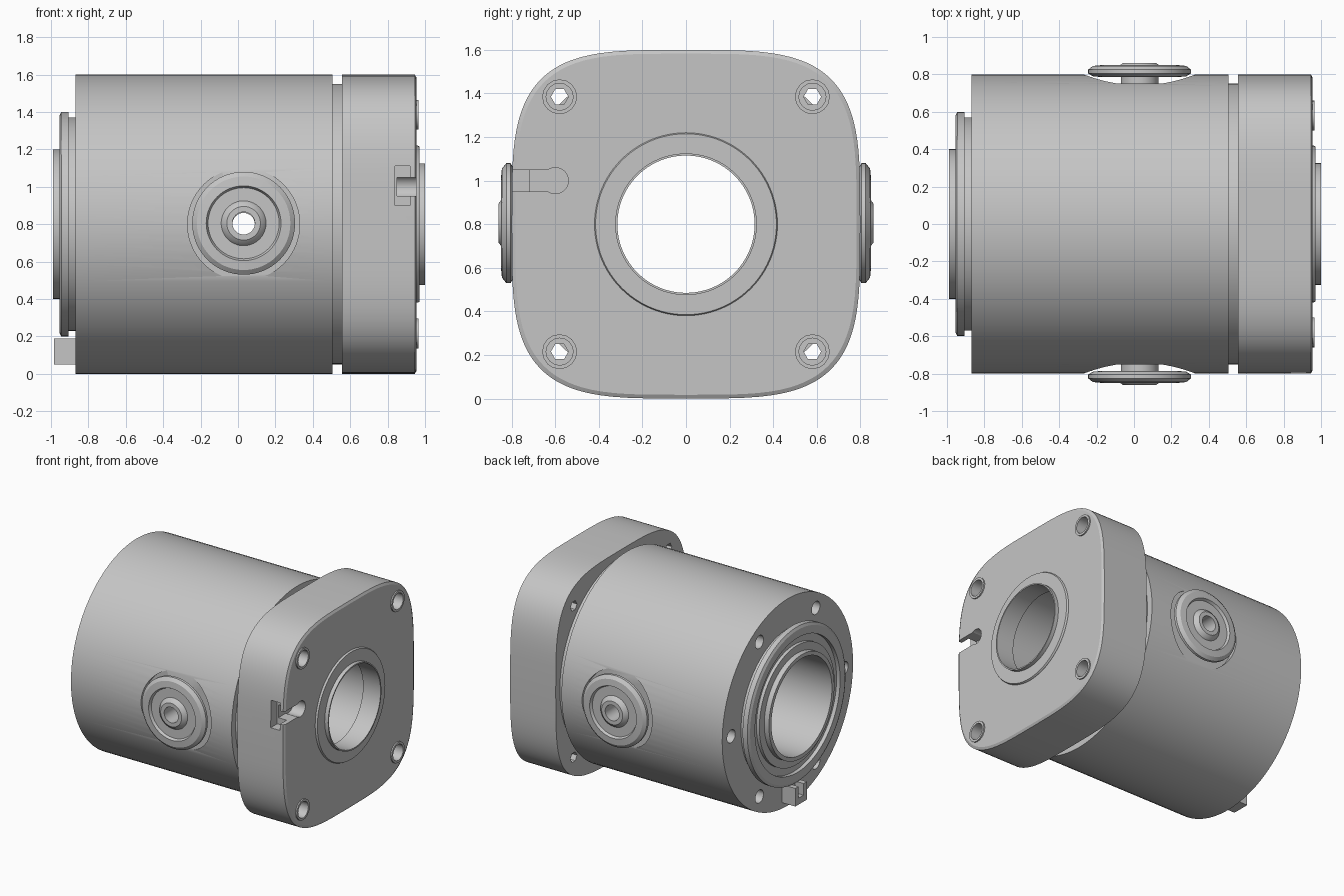
import bpy, bmesh, math
from mathutils import Matrix, Vector

if "Cube" in bpy.data.objects:
    bpy.data.objects.remove(bpy.data.objects["Cube"])

MID = 0.8                      # height of the main axis
PORT_X = 0.03                  # position of the side ports along the axis

metal = bpy.data.materials.new("grey_metal")
metal.use_nodes = True
GREY = (0.56, 0.56, 0.56, 1)
metal.diffuse_color = GREY
metal.node_tree.nodes["Principled BSDF"].inputs["Base Color"].default_value = GREY

# Rotations taking the local z axis to the wanted direction
ALONG_X = Matrix.Rotation(math.pi / 2, 4, 'Y')


def along_y(side):
    return Matrix.Rotation(-side * math.pi / 2, 4, 'X')


def finish(name, bm, matrix=Matrix()):
    bmesh.ops.transform(bm, matrix=matrix, verts=bm.verts)
    bmesh.ops.recalc_face_normals(bm, faces=bm.faces)
    mesh = bpy.data.meshes.new(name)
    bm.to_mesh(mesh)
    bm.free()
    mesh.materials.append(metal)
    obj = bpy.data.objects.new(name, mesh)
    bpy.context.collection.objects.link(obj)
    return obj


def lathe(name, profile, matrix, sides=96):
    """Turn a closed (radius, height) loop around local z."""
    bm = bmesh.new()
    rings = []
    for i in range(sides):
        a = 2 * math.pi * i / sides
        rings.append([bm.verts.new((r * math.cos(a), r * math.sin(a), h)) for r, h in profile])
    n = len(profile)
    for i in range(sides):
        p, q = rings[i], rings[(i + 1) % sides]
        for j in range(n):
            k = (j + 1) % n
            bm.faces.new((p[j], p[k], q[k], q[j]))
    return finish(name, bm, matrix)


def rod(radius, start, end, matrix, sides=32):
    bm = bmesh.new()
    bmesh.ops.create_cone(bm, cap_ends=True, segments=sides, radius1=radius,
                          radius2=radius, depth=end - start)
    return finish("cutter", bm, matrix @ Matrix.Translation((0, 0, (start + end) / 2)))


def box(name, low, high):
    low, high = Vector(low), Vector(high)
    bm = bmesh.new()
    bmesh.ops.create_cube(bm, size=1)
    return finish(name, bm, Matrix.Translation((low + high) / 2)
                  @ Matrix.Diagonal((high - low).to_4d()))


def cut(obj, cutters):
    bpy.context.view_layer.objects.active = obj
    for cutter in cutters:
        cutter.hide_render = True
        mod = obj.modifiers.new("cut", 'BOOLEAN')
        mod.operation = 'DIFFERENCE'
        mod.solver = 'EXACT'
        mod.object = cutter
        bpy.ops.object.modifier_apply(modifier=mod.name)
        bpy.data.objects.remove(cutter)


def at(x, y, z):
    return Matrix.Translation((x, y, z))


axis = at(0, 0, MID) @ ALONG_X

# Barrel with recessed neck, stepped rear collar and open bore
body = lathe("barrel", [
    (0.315, 0.9), (0.37, 0.8), (0.37, -0.99), (0.4, -0.99), (0.4, -0.95), (0.46, -0.95),
    (0.46, -0.925), (0.52, -0.925), (0.52, -0.955), (0.58, -0.955), (0.6, -0.945),
    (0.6, -0.905), (0.57, -0.905), (0.57, -0.87), (0.8, -0.87),
    (0.8, 0.505), (0.75, 0.505), (0.75, 0.6), (0.36, 0.6), (0.36, 0.9)], axis)
cutters = []
for side in (-1, 1):
    port = at(PORT_X, 0, MID) @ along_y(side)
    cutters += [rod(0.3, 0.75, 0.95, port, 64), rod(0.06, 0.1, 0.8, port)]
for i in range(6):
    a = math.pi * i / 3
    cutters.append(rod(0.05, -0.95, -0.77,
                       at(0, 0.69 * math.cos(a), MID + 0.69 * math.sin(a)) @ ALONG_X, 24))
cut(body, cutters)

# Rounded-square flange with a fine front chamfer
bm = bmesh.new()
loops = []
SIDES = 96
for x, size in ((0.555, 0.8), (0.945, 0.8), (0.955, 0.783)):
    loop = []
    for i in range(SIDES):
        a = 2 * math.pi * i / SIDES
        c, s = math.cos(a), math.sin(a)
        loop.append(bm.verts.new((x, size * math.copysign(abs(c) ** 0.53, c),
                                  MID + size * math.copysign(abs(s) ** 0.53, s))))
    loops.append(loop)
for p, q in zip(loops, loops[1:]):
    for i in range(SIDES):
        k = (i + 1) % SIDES
        bm.faces.new((p[i], p[k], q[k], q[i]))
bm.faces.new(loops[0])
bm.faces.new(loops[-1])
flange = finish("flange", bm)

corners = [(y, MID + z) for y in (-0.58, 0.58) for z in (-0.585, 0.585)]
cutters = [rod(0.34, 0.4, 1.1, axis, 96),
           box("cutter", (0.85, -0.9, 0.95), (1.1, -0.6, 1.05)),
           box("cutter", (0.84, -0.9, 0.9), (0.92, -0.72, 1.11)),
           rod(0.06, 0.85, 1.1, at(0, -0.6, 1.0) @ ALONG_X)]
for y, z in corners:
    place = at(0, y, z) @ ALONG_X
    cutters += [rod(0.07, 0.8, 1.1, place, 16), rod(0.04, 0.4, 0.85, place, 6)]
cut(flange, cutters)

# Front collar around the bore: low flat ring and thin sleeve
lathe("front_collar", [(0.315, 0.85), (0.36, 0.85), (0.42, 0.94), (0.42, 0.96), (0.415, 0.97),
                       (0.325, 0.97), (0.325, 1.0), (0.315, 1.0)], axis)

# Raised rims around the corner bolt sockets
for y, z in corners:
    lathe("bolt_rim", [(0.062, 0.9), (0.075, 0.9), (0.08, 0.95), (0.08, 0.965), (0.062, 0.965)],
          at(0, y, z) @ ALONG_X, 16)

# Side ports: ringed discs on hollow necks
for side in (-1, 1):
    lathe("side_port", [
        (0.06, 0.68), (0.1, 0.7), (0.1, 0.785), (0.2, 0.785), (0.25, 0.79), (0.275, 0.805),
        (0.275, 0.825), (0.25, 0.845), (0.2, 0.85), (0.19, 0.83), (0.12, 0.83), (0.11, 0.845),
        (0.09, 0.86), (0.06, 0.86)], at(PORT_X, 0, MID + 0.005) @ along_y(side), 64)

# Slotted locating key at the bottom of the rear face
key = box("rear_key", (-0.985, -0.07, 0.05), (-0.86, 0.07, 0.19))
cut(key, [box("cutter", (-1.1, -0.03, 0.1), (-0.91, 0.03, 0.3))])

# Smooth curved walls, keep the machined edges sharp
bpy.ops.object.select_all(action='DESELECT')
for obj in bpy.context.collection.objects:
    if obj.type == 'MESH' and metal.name in obj.data.materials:
        obj.select_set(True)
        bpy.context.view_layer.objects.active = obj
bpy.ops.object.shade_smooth_by_angle(angle=math.radians(25))
